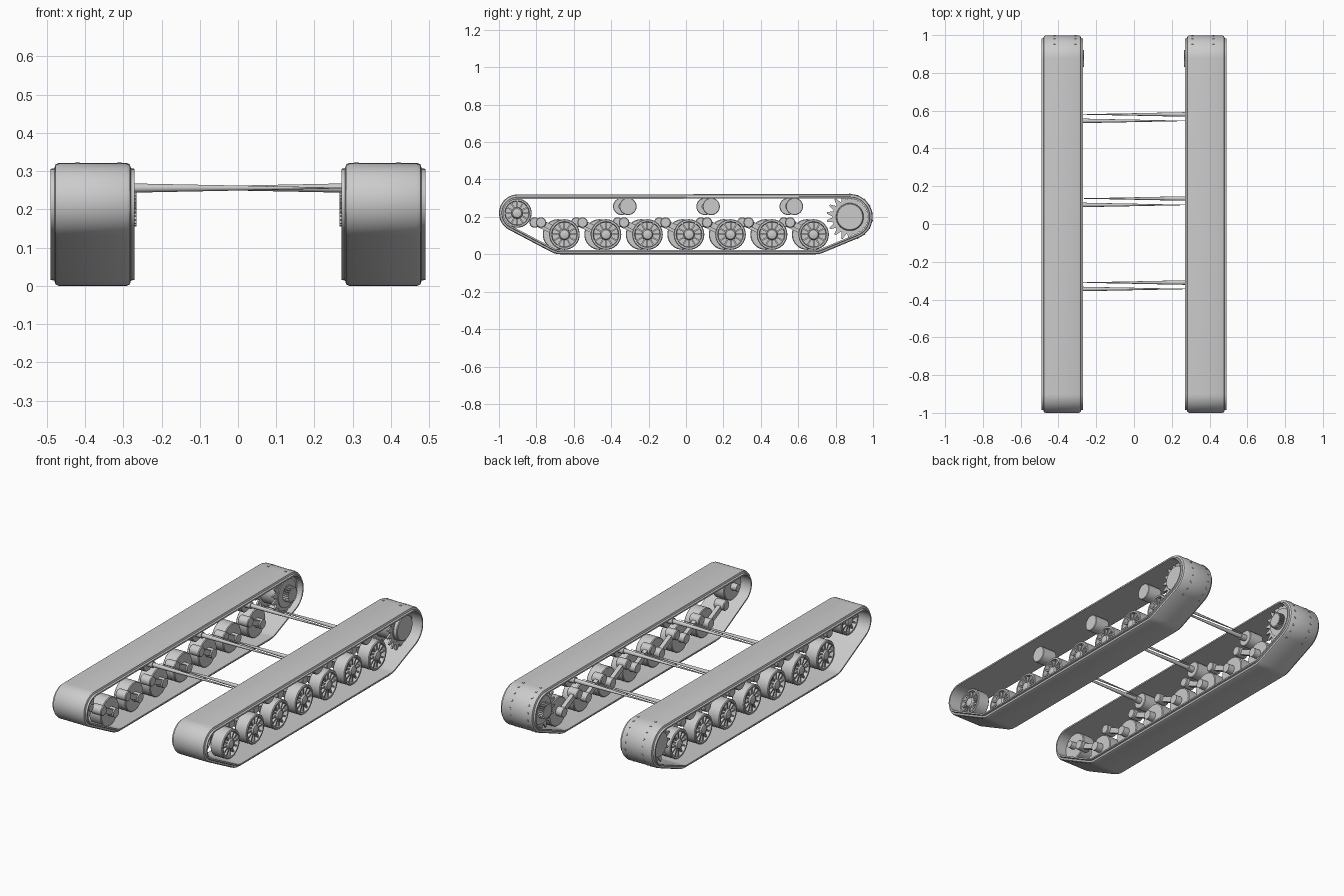
import bpy, bmesh, math
from math import sin, cos, pi, radians
from mathutils import Matrix, Vector

if "Cube" in bpy.data.objects:
    bpy.data.objects.remove(bpy.data.objects["Cube"])

grey = bpy.data.materials.new("plain_grey")
grey.use_nodes = True
grey.diffuse_color = (0.6, 0.6, 0.6, 1)
grey.node_tree.nodes["Principled BSDF"].inputs["Base Color"].default_value = (0.6, 0.6, 0.6, 1)
made = []


def skin(bm, rings, closed=True):
    """Join rings of vertices into a surface, looping back or capped."""
    vs = [[bm.verts.new(p) for p in ring] for ring in rings]
    n, m = len(vs), len(vs[0])
    for i in range(n if closed else n - 1):
        for j in range(m):
            k = (j + 1) % m
            bm.faces.new((vs[i][j], vs[i][k], vs[(i + 1) % n][k], vs[(i + 1) % n][j]))
    if not closed:
        bm.faces.new(vs[0])
        bm.faces.new(vs[-1])


def lathe(bm, profile, closed=False, seg=32, y=0, z=0):
    """Revolve (x, radius) points about the x axis."""
    skin(bm, [[(x, y + r * cos(2 * pi * a / seg), z + r * sin(2 * pi * a / seg))
               for a in range(seg)] for x, r in profile], closed)


def gear(bm, x0, x1, root, tip, teeth):
    """Flat toothed plate about the x axis."""
    pts = []
    for t in range(teeth):
        for f, r in ((0.1, root), (0.4, tip), (0.6, tip), (0.9, root)):
            a = 2 * pi * (t + f) / teeth
            pts.append((r * cos(a), r * sin(a)))
    skin(bm, [[(x, y, z) for y, z in pts] for x in (x0, x1)], False)


def box(bm, size, matrix):
    bmesh.ops.create_cube(bm, size=1, matrix=matrix @ Matrix.Diagonal((*size, 1)))


def finish(bm, name):
    bmesh.ops.recalc_face_normals(bm, faces=bm.faces)
    mesh = bpy.data.meshes.new(name)
    bm.to_mesh(mesh)
    bm.free()
    mesh.materials.append(grey)
    return mesh


def place(mesh, name, side, y=0, z=0):
    ob = bpy.data.objects.new(name, mesh)
    ob.location = (0, y, z)
    ob.scale.x = side
    bpy.context.collection.objects.link(ob)
    made.append(ob)


def belt_mesh():
    # Wrap a stepped cross-section around four circles (y, z, radius)
    circles = [(-0.67, 0.11, 0.11), (0.69, 0.11, 0.11), (0.876, 0.2, 0.122), (-0.9, 0.22, 0.1)]
    normals = []
    for i, (y, z, r) in enumerate(circles):
        y2, z2, r2 = circles[(i + 1) % 4]
        length = math.hypot(y2 - y, z2 - z)
        normals.append(math.atan2(z2 - z, y2 - y) - math.acos((r - r2) / length))
    half = [(0, 0.088), (0.004, 0.097), (0.014, 0.1), (0.016, 0.11), (0.024, 0.11)]
    section = [(d, 0.38 + w) for d, w in half] + [(d, 0.38 - w) for d, w in reversed(half)]
    rings = []
    for i, (y, z, r) in enumerate(circles):
        a0 = normals[i - 1]
        sweep = (normals[i] - a0) % (2 * pi)
        steps = max(3, int(sweep / radians(7)))
        for s in range(steps + 1):
            a = a0 + sweep * s / steps
            rings.append([(x, y + (r - d) * cos(a), z + (r - d) * sin(a)) for d, x in section])
    bm = bmesh.new()
    skin(bm, rings)
    return finish(bm, "track_belt")


def wheel_mesh(radius, name):
    bm = bmesh.new()
    # Rim with a recessed web
    lathe(bm, [(0.335, 0.03), (0.335, radius - 0.004), (0.339, radius), (0.408, radius),
               (0.412, radius - 0.004), (0.412, radius * 0.84), (0.39, radius * 0.8), (0.39, 0.03)])
    # Domed hub and inner axle
    lathe(bm, [(0.3, 0.02), (0.385, 0.02), (0.385, 0.031), (0.405, 0.03),
               (0.414, 0.024), (0.418, 0.012)], seg=24)
    # Raised radial spokes
    spokes = 12
    for s in range(spokes):
        turn = Matrix.Rotation(2 * pi * s / spokes, 4, 'X')
        mid = (0.026 + radius * 0.86) / 2
        box(bm, (0.018, radius * 0.86 - 0.026, 0.008),
            turn @ Matrix.Translation((0.397, mid, 0)))
    return finish(bm, name)


def arm_mesh():
    bm = bmesh.new()
    py, pz = -0.125, 0.06
    # Pivot drum, axle boss and the bar between them
    lathe(bm, [(0.285, 0.024), (0.289, 0.028), (0.346, 0.028), (0.35, 0.024)], seg=24, y=py, z=pz)
    lathe(bm, [(0.295, 0.026), (0.333, 0.026)], seg=24)
    tilt = Matrix.Rotation(math.atan2(pz, py), 4, 'X')
    box(bm, (0.024, math.hypot(py, pz), 0.03),
        Matrix.Translation((0.315, py / 2, pz / 2)) @ tilt)
    return finish(bm, "suspension_arm")


def roller_mesh():
    bm = bmesh.new()
    lathe(bm, [(0.33, 0.02), (0.33, 0.043), (0.333, 0.046), (0.417, 0.046), (0.42, 0.043)])
    lathe(bm, [(0.295, 0.018), (0.332, 0.018)], seg=20)
    return finish(bm, "return_roller")


def rod_mesh():
    bm = bmesh.new()
    lathe(bm, [(0.3, 0.0125), (-0.28, 0.001)], seg=16)
    return finish(bm, "cross_rod")


def sprocket_mesh():
    bm = bmesh.new()
    # Paired toothed plates on a drum
    for x in (0.31, 0.42):
        gear(bm, x - 0.005, x + 0.005, 0.094, 0.1245, 18)
    lathe(bm, [(0.3, 0.066), (0.3, 0.08), (0.41, 0.08), (0.428, 0.08), (0.428, 0.074),
               (0.444, 0.072), (0.448, 0.068)], seg=40)
    # Ribbed inner drive
    gear(bm, 0.266, 0.305, 0.036, 0.045, 24)
    return finish(bm, "drive_sprocket")


belt, sprocket = belt_mesh(), sprocket_mesh()
road, idler = wheel_mesh(0.082, "road_wheel"), wheel_mesh(0.078, "idler_wheel")
arm, roller, rod = arm_mesh(), roller_mesh(), rod_mesh()

# Both sides; the right-hand running gear sits slightly forward
for side, label, shift in ((1, "left", 0), (-1, "right", -0.034)):
    place(belt, label + "_track_belt", side)
    place(sprocket, label + "_drive_sprocket", side, 0.876, 0.2)
    place(idler, label + "_idler_wheel", side, -0.903, 0.22)
    for i in range(7):
        y = -0.65 + i * 0.222 + shift
        place(road, f"{label}_road_wheel_{i + 1}", side, y, 0.106)
        place(arm, f"{label}_suspension_arm_{i + 1}", side, y, 0.11)
    for i in range(3):
        y = -0.31 + i * 0.445 + shift
        place(roller, f"{label}_return_roller_{i + 1}", side, y, 0.256)
        place(rod, f"{label}_cross_rod_{i + 1}", side, y, 0.256)

bpy.ops.object.select_all(action='DESELECT')
for ob in made:
    ob.select_set(True)
bpy.context.view_layer.objects.active = made[0]
bpy.ops.object.shade_smooth_by_angle(angle=radians(30))
